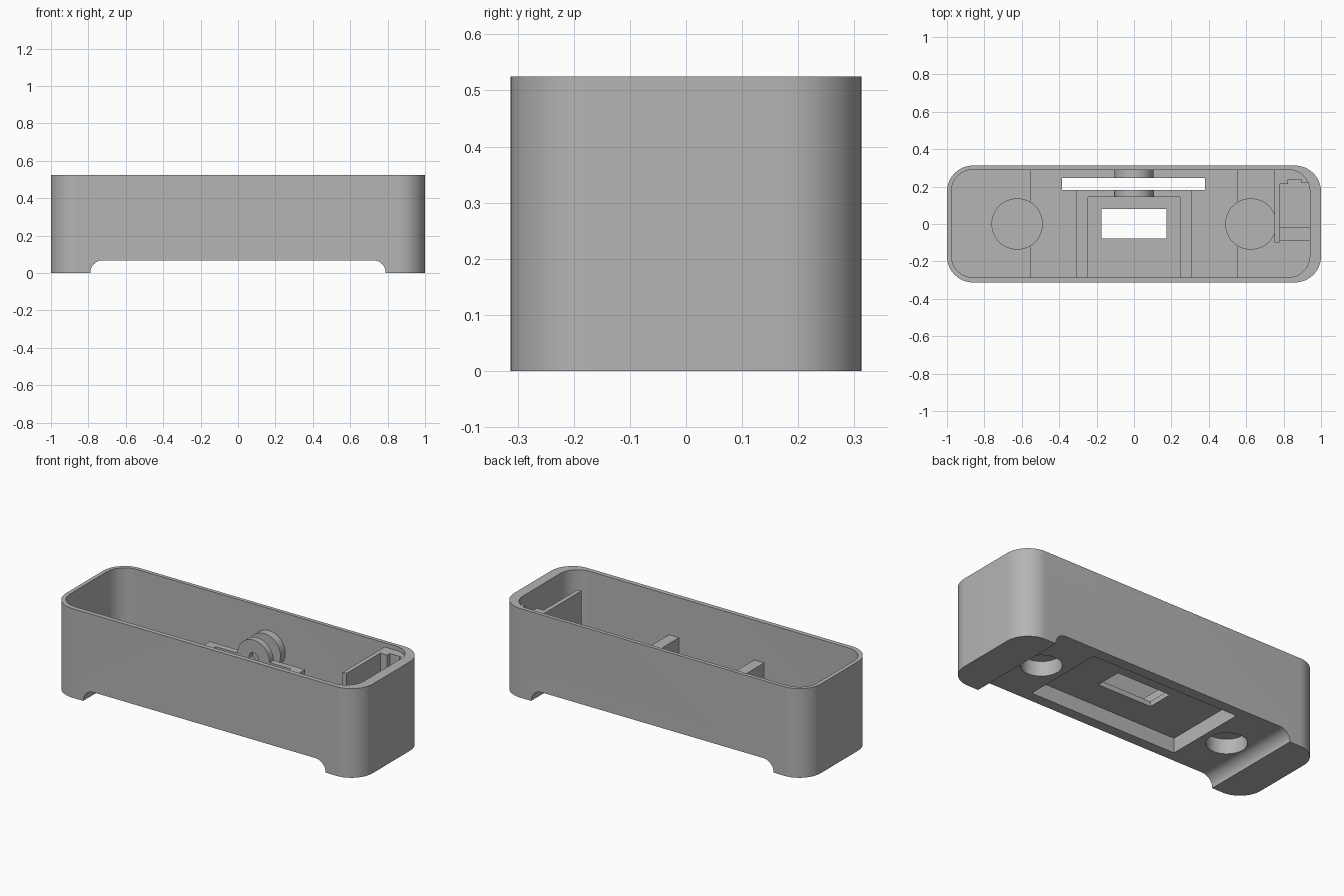
import bpy, bmesh, math
from mathutils import Vector

cube = bpy.data.objects.get("Cube")
if cube:
    bpy.data.objects.remove(cube, do_unlink=True)

grey = bpy.data.materials.new("matte grey plastic")
grey.use_nodes = True
COLOR = (0.46, 0.46, 0.46, 1)
grey.diffuse_color = COLOR
grey.node_tree.nodes["Principled BSDF"].inputs["Base Color"].default_value = COLOR


def prism(name, outline, lo, hi, axis="z"):
    """Extrude an outline: (x, y) along z, or (x, z) along y."""
    place = (lambda a, b: Vector((a, b, lo))) if axis == "z" else (lambda a, b: Vector((a, lo, b)))
    step = Vector((0, 0, hi - lo)) if axis == "z" else Vector((0, hi - lo, 0))
    bm = bmesh.new()
    face = bm.faces.new([bm.verts.new(place(a, b)) for a, b in outline])
    ext = bmesh.ops.extrude_face_region(bm, geom=[face])
    bmesh.ops.translate(bm, vec=step, verts=[v for v in ext["geom"] if isinstance(v, bmesh.types.BMVert)])
    bmesh.ops.recalc_face_normals(bm, faces=bm.faces)
    mesh = bpy.data.meshes.new(name)
    bm.to_mesh(mesh)
    bm.free()
    mesh.materials.append(grey)
    obj = bpy.data.objects.new(name, mesh)
    bpy.context.collection.objects.link(obj)
    return obj


def arc(cx, cy, r, start, end, n=16):
    angles = [math.radians(start + (end - start) * i / n) for i in range(n + 1)]
    return [(cx + r * math.cos(a), cy + r * math.sin(a)) for a in angles]


def circle(cx, cy, r):
    return arc(cx, cy, r, 0, 360, 64)[:-1]


def rect(x0, x1, y0, y1):
    return [(x0, y0), (x1, y0), (x1, y1), (x0, y1)]


def rounded(x0, x1, y0, y1, r):
    return (arc(x1 - r, y1 - r, r, 0, 90) + arc(x0 + r, y1 - r, r, 90, 180)
            + arc(x0 + r, y0 + r, r, 180, 270) + arc(x1 - r, y0 + r, r, 270, 360))


def combine(target, tool, operation="DIFFERENCE"):
    mod = target.modifiers.new("combine", "BOOLEAN")
    mod.operation, mod.solver, mod.object = operation, "EXACT", tool
    bpy.context.view_layer.objects.active = target
    bpy.ops.object.modifier_apply(modifier=mod.name)
    bpy.data.objects.remove(tool, do_unlink=True)


W, D, H = 1.0, 0.3125, 0.525
ARCH, LOW_FLOOR, HIGH_FLOOR = 0.068, 0.095, 0.185

# Housing: rounded tub with an arch between two feet
housing = prism("housing", rounded(-W, W, -D, D, 0.14), 0, H)
combine(housing, prism("cavity", rounded(-0.976, 0.94, -0.285, 0.29, 0.115), LOW_FLOOR, H + 0.1))
arch = [(-0.79, -0.1), (0.79, -0.1)] + arc(0.722, 0, ARCH, 0, 90) + arc(-0.722, 0, ARCH, 90, 180)
combine(housing, prism("arch", arch, -0.5, 0.5, "y"))

# Raised floor and magnet bosses
combine(housing, prism("raised_floor", rect(-0.555, 0.555, -0.295, 0.30), 0.08, HIGH_FLOOR), "UNION")
for side in (-1, 1):
    combine(housing, prism("boss", circle(side * 0.625, 0, 0.137), 0.08, 0.2), "UNION")
    combine(housing, prism("magnet_hole", circle(side * 0.625, 0, 0.108), -0.02, 0.155))

# Underside pocket, connector window and board slot
combine(housing, prism("pocket", rect(-0.48, 0.48, -0.25, 0.25), -0.02, 0.155))
combine(housing, prism("window", rect(-0.175, 0.175, -0.077, 0.08), 0.1, 0.3))
combine(housing, prism("slot", rect(-0.385, 0.38, 0.182, 0.245), 0.1, 0.3))

# Cradle: two side walls and a back wall with a round hump
TOP = 0.29
for name, x0, x1 in (("cradle_right_wall", -0.31, -0.245), ("cradle_left_wall", 0.245, 0.31)):
    prism(name, rect(x0, x1, -0.295, 0.146), HIGH_FLOOR - 0.01, TOP)
hump = [(-0.31, 0.175), (0.31, 0.175), (0.31, TOP)] + arc(0, TOP, 0.105, 0, 180, 32) + [(-0.31, TOP)]
cradle_back = prism("cradle_back_wall", hump, 0.145, 0.181, "y")
combine(cradle_back, prism("hole", circle(0, TOP, 0.03), 0.1, 0.2, "y"))
back_disc = prism("back_disc", circle(0, TOP, 0.105), 0.245, 0.30, "y")

# End compartment: thin divider, notched back block and low rib
BAY_TOP = 0.5
prism("bay_divider", rect(0.752, 0.778, -0.1, 0.295), LOW_FLOOR - 0.01, BAY_TOP)
notched = [(0.777, 0.213), (0.823, 0.213), (0.823, 0.238), (0.895, 0.238), (0.895, 0.218),
           (0.95, 0.218), (0.95, 0.25), (0.92, 0.295), (0.777, 0.295)]
prism("bay_back_block", notched, LOW_FLOOR - 0.01, BAY_TOP)
prism("bay_rib", rect(0.777, 0.95, -0.092, -0.015), LOW_FLOOR - 0.01, 0.3)

# Smooth the round walls and keep sharp edges
bpy.ops.object.select_all(action="DESELECT")
for obj in (housing, cradle_back, back_disc):
    obj.select_set(True)
bpy.context.view_layer.objects.active = housing
bpy.ops.object.shade_smooth_by_angle(angle=math.radians(30))
